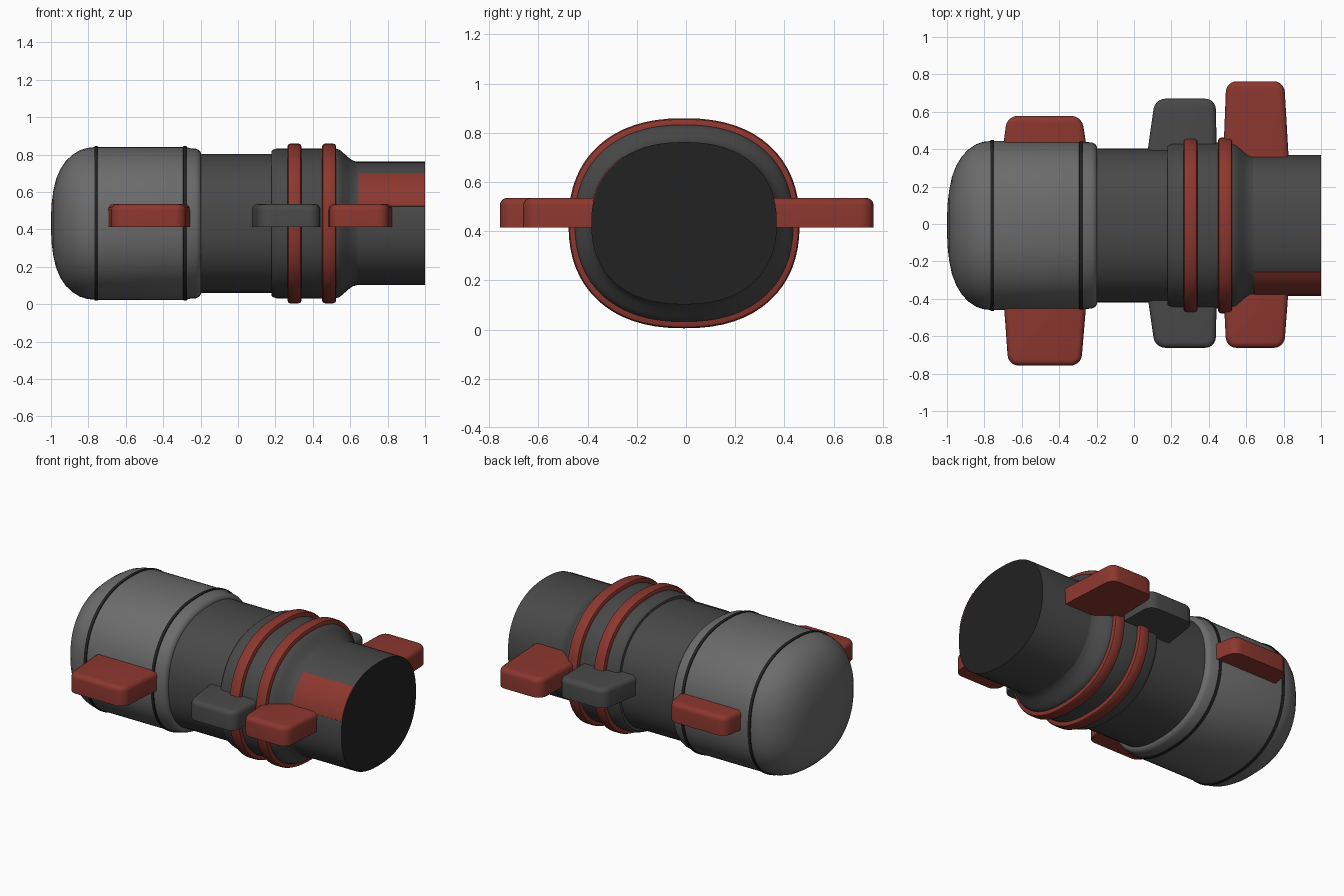
import bpy, bmesh, math

if "Cube" in bpy.data.objects:
    bpy.data.objects.remove(bpy.data.objects["Cube"])

CY, CZ, N, SEG = -0.008, 0.432, 2.3, 64


def material(name, rgb):
    m = bpy.data.materials.new(name)
    m.diffuse_color = (*rgb, 1)
    m.use_nodes = True
    m.node_tree.nodes["Principled BSDF"].inputs["Base Color"].default_value = m.diffuse_color
    return m


LIGHT = material("mid grey", (0.15, 0.15, 0.15))
DARK = material("dark grey", (0.066, 0.066, 0.066))
BLACK = material("black", (0.016, 0.016, 0.016))
RED = material("brick red", (0.26, 0.038, 0.028))


def finish(name, bm, mat, angle=35):
    bmesh.ops.recalc_face_normals(bm, faces=bm.faces)
    me = bpy.data.meshes.new(name)
    bm.to_mesh(me)
    bm.free()
    me.materials.append(mat)
    me.shade_smooth()
    me.set_sharp_from_angle(angle=math.radians(angle))
    ob = bpy.data.objects.new(name, me)
    bpy.context.collection.objects.link(ob)
    return ob


def oval(x, a, b):
    """Rounded-square oval in the plane x = const."""
    pts = []
    for i in range(SEG):
        t = 2 * math.pi * i / SEG
        c, s = math.cos(t), math.sin(t)
        pts.append((x, CY + a * math.copysign(abs(c) ** (2 / N), c),
                    CZ + b * math.copysign(abs(s) ** (2 / N), s)))
    return pts


def loft(name, sections, mat, angle=35):
    """Skin a row of (x, half width, half height) ovals and cap both ends."""
    bm = bmesh.new()
    rings = [[bm.verts.new(p) for p in oval(*s)] for s in sections]
    for r, q in zip(rings, rings[1:]):
        for i in range(SEG):
            j = (i + 1) % SEG
            bm.faces.new((r[i], r[j], q[j], q[i]))
    bm.faces.new(rings[0])
    bm.faces.new(rings[-1])
    return finish(name, bm, mat, angle)


def band(name, x0, x1, a, b, r, mat):
    """Hoop with rounded outer edges; its inside is buried in the body."""
    prof = [(x0, -0.06), (x0, -r), (x0 + 0.3 * r, -0.3 * r), (x0 + r, 0),
            (x1 - r, 0), (x1 - 0.3 * r, -0.3 * r), (x1, -r), (x1, -0.06)]
    return loft(name, [(x, a + d, b + d) for x, d in prof], mat)


# domed head with a stepped rear lip
A, B = 0.452, 0.408
dome = [(-1, 0.06), (-0.997, 0.25), (-0.988, 0.42), (-0.973, 0.58), (-0.95, 0.71),
        (-0.92, 0.82), (-0.885, 0.9), (-0.845, 0.96), (-0.805, 0.99), (-0.765, 1), (-0.275, 1)]
lip = [(-0.255, -0.006), (-0.225, -0.008), (-0.208, -0.016), (-0.198, -0.03), (-0.196, -0.06)]
loft("head", [(x, A * s, B * s) for x, s in dome] + [(x, A + d, B + d) for x, d in lip], LIGHT, 45)
for label, x in (("front", -0.758), ("rear", -0.283)):
    band(label + "_head_seam", x - 0.01, x + 0.01, A + 0.005, B + 0.005, 0.003, BLACK)

# neck, collar and tail tube
loft("neck", [(-0.25, 0.412, 0.372), (0.25, 0.412, 0.372)], DARK)
collar = [(0.178, 0.40, 0.36), (0.179, 0.43, 0.387), (0.187, 0.438, 0.394), (0.205, 0.444, 0.4),
          (0.525, 0.444, 0.4), (0.543, 0.438, 0.394), (0.56, 0.425, 0.38), (0.59, 0.4, 0.353),
          (0.612, 0.384, 0.337), (0.635, 0.377, 0.33)]
loft("collar", collar, DARK, 40)
tail = loft("tail", [(0.6, 0.377, 0.33), (1.0, 0.377, 0.33)], DARK)
tail.data.materials.append(BLACK)
for f in tail.data.polygons:
    if f.normal.x > 0.9:
        f.material_index = 1

# raised hoops round the collar
for label, x in (("inner", 0.302), ("outer", 0.487)):
    band(label + "_hoop", x - 0.038, x + 0.038, 0.47, 0.427, 0.016, RED)

# thin curved panel on the front of the tail
bm = bmesh.new()
rows = []
for i in range(13):
    z = 0.522 + (0.70 - 0.522) * i / 12
    y = CY - 0.377 * (1 - ((z - CZ) / 0.33) ** N) ** (1 / N)
    rows.append([bm.verts.new((x, y + dy, z + dz)) for x, dy, dz in
                 ((0.645, -0.003, 0.002), (1.0, -0.003, 0.002), (1.0, 0.004, -0.003), (0.645, 0.004, -0.003))])
for r, q in zip(rows, rows[1:]):
    for i in range(4):
        j = (i + 1) % 4
        bm.faces.new((r[i], r[j], q[j], q[i]))
bm.faces.new(rows[0])
bm.faces.new(rows[-1])
finish("tail_panel", bm, RED)


def fin(name, root, tip, y_tip, mat):
    """Flat-bottomed tapered fin with rounded corners and rounded top edges."""
    y_root = math.copysign(0.3, y_tip)
    z0, z1 = 0.414, 0.535
    plan = [(root[0], y_root), (root[1], y_root), (tip[1], y_tip), (tip[0], y_tip)]
    bm = bmesh.new()
    lo, hi = [[bm.verts.new((x, y, z)) for x, y in plan] for z in (z0, z1)]
    bm.faces.new(lo)
    bm.faces.new(hi)
    for i in range(4):
        j = (i + 1) % 4
        bm.faces.new((lo[i], lo[j], hi[j], hi[i]))
    bmesh.ops.recalc_face_normals(bm, faces=bm.faces)
    corners = [e for e in bm.edges
               if all(abs(v.co.y - y_tip) < 1e-5 for v in e.verts)
               and abs(e.verts[0].co.z - e.verts[1].co.z) > 0.05]
    bmesh.ops.bevel(bm, geom=corners, offset=0.055, segments=5, profile=0.5, affect='EDGES')
    top = [e for e in bm.edges
           if all(abs(v.co.z - z1) < 1e-5 for v in e.verts)
           and not all(abs(v.co.y - y_root) < 1e-5 for v in e.verts)]
    bmesh.ops.bevel(bm, geom=top, offset=0.03, segments=4, profile=0.5, affect='EDGES')
    finish(name, bm, mat)


# side fins in three pairs
fin("head_fin_front", (-0.705, -0.245), (-0.672, -0.283), -0.757, RED)
fin("head_fin_back", (-0.715, -0.235), (-0.678, -0.28), 0.578, RED)
fin("neck_fin_front", (0.06, 0.445), (0.112, 0.436), -0.662, DARK)
fin("neck_fin_back", (0.06, 0.445), (0.112, 0.436), 0.67, DARK)
fin("tail_fin_front", (0.475, 0.83), (0.493, 0.803), -0.662, RED)
fin("tail_fin_back", (0.475, 0.83), (0.493, 0.803), 0.763, RED)
